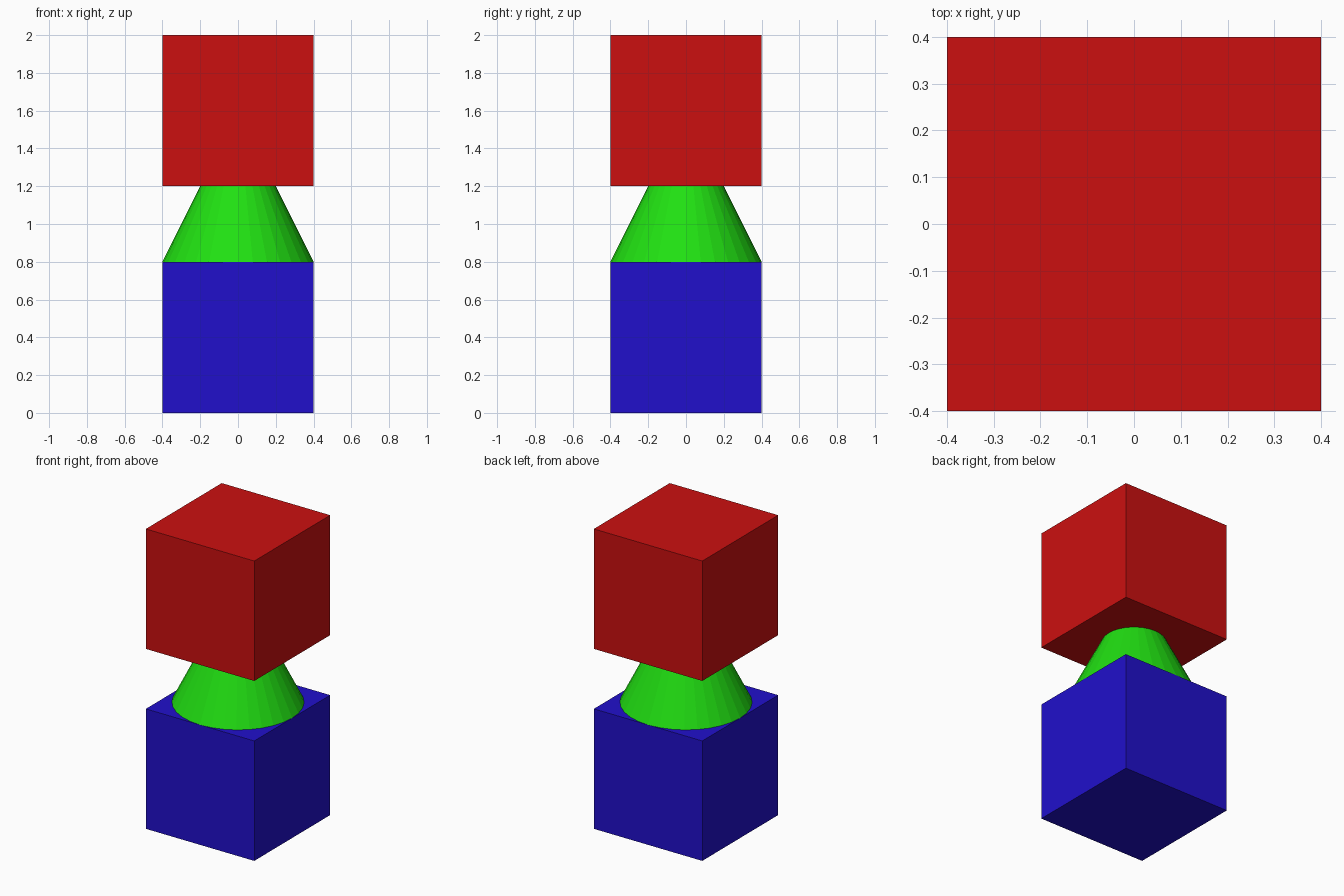
import bpy

if "Cube" in bpy.data.objects:
    bpy.data.objects.remove(bpy.data.objects["Cube"])


def finish(name, color):
    # Name the new part and give it a flat colour
    obj = bpy.context.object
    obj.name = name
    mat = bpy.data.materials.new(name + "_colour")
    mat.diffuse_color = (*color, 1)
    mat.use_nodes = True
    mat.node_tree.nodes["Principled BSDF"].inputs["Base Color"].default_value = mat.diffuse_color
    obj.data.materials.append(mat)
    return obj


def block(name, z, color):
    bpy.ops.mesh.primitive_cube_add(size=0.8, location=(0, 0, z))
    return finish(name, color)


# Lower and upper cubes
block("base_cube", 0.4, (0.015, 0.005, 0.6))
block("top_cube", 1.6, (0.6, 0.005, 0.005))

# Tapered neck between the cubes
bpy.ops.mesh.primitive_cone_add(vertices=32, radius1=0.4, radius2=0.2,
                                depth=0.4, location=(0, 0, 1.0))
finish("tapered_neck", (0.015, 0.75, 0.006))
